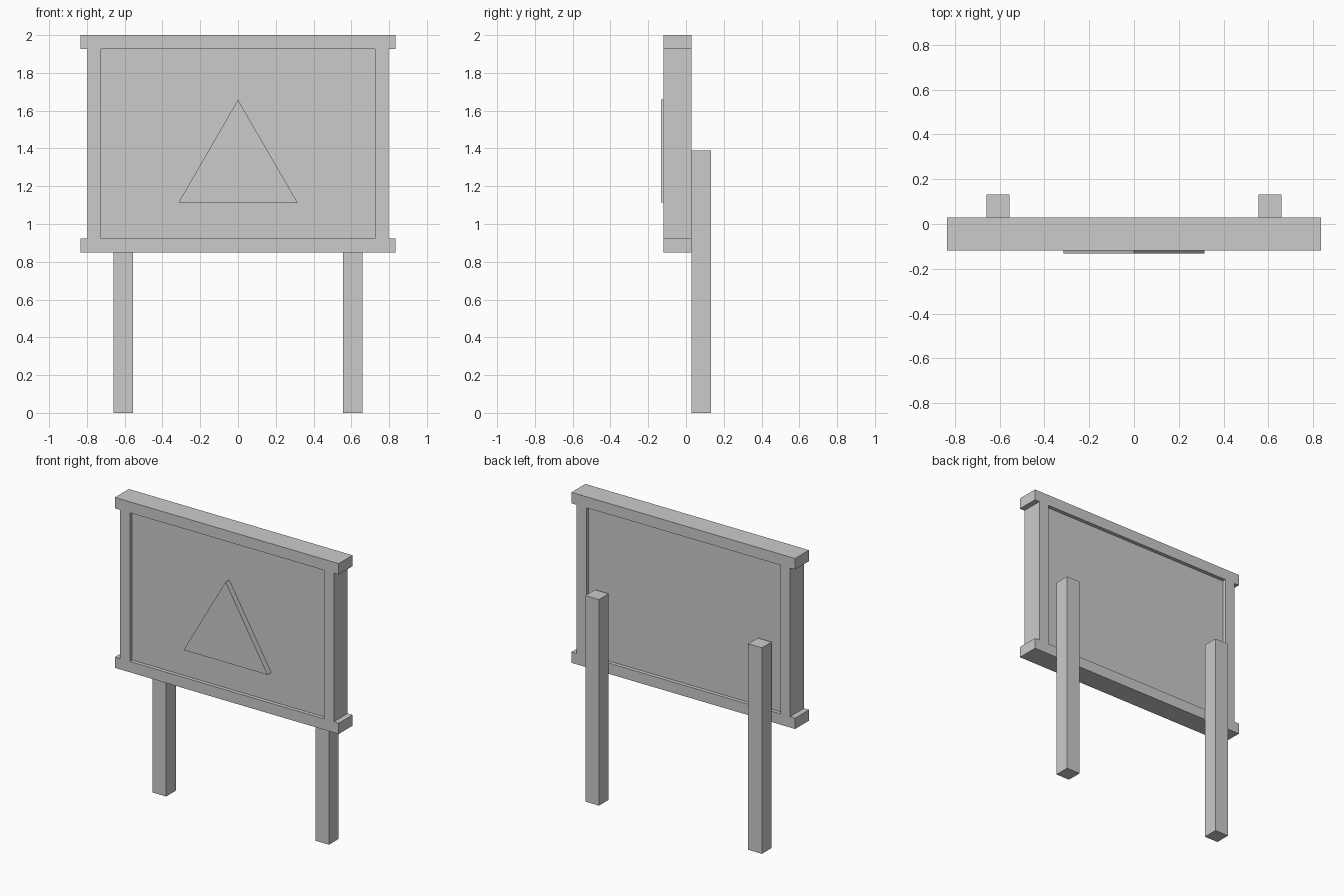
import bpy
import bmesh

cube = bpy.data.objects.get("Cube")
if cube:
    bpy.data.objects.remove(cube, do_unlink=True)

# Single plain grey material
grey = bpy.data.materials.new("plain_grey")
grey.use_nodes = True
GREY = (0.6, 0.6, 0.6, 1)
grey.diffuse_color = GREY
grey.node_tree.nodes["Principled BSDF"].inputs["Base Color"].default_value = GREY


def prism(name, outline, y0, y1):
    """Extrude an x/z outline from y0 back to y1."""
    bm = bmesh.new()
    face = bm.faces.new([bm.verts.new((x, y0, z)) for x, z in outline])
    result = bmesh.ops.extrude_face_region(bm, geom=[face])
    verts = [v for v in result["geom"] if isinstance(v, bmesh.types.BMVert)]
    bmesh.ops.translate(bm, vec=(0, y1 - y0, 0), verts=verts)
    bmesh.ops.recalc_face_normals(bm, faces=bm.faces)
    mesh = bpy.data.meshes.new(name)
    bm.to_mesh(mesh)
    bm.free()
    mesh.materials.append(grey)
    obj = bpy.data.objects.new(name, mesh)
    bpy.context.collection.objects.link(obj)
    return obj


def box(name, x0, x1, y0, y1, z0, z1):
    return prism(name, [(x0, z0), (x1, z0), (x1, z1), (x0, z1)], y0, y1)


FRONT, BACK = -0.119, 0.029
LOW, HIGH = 0.923, 1.926

# Frame rails, overhanging the stiles
box("bottom_rail", -0.835, 0.835, FRONT, BACK, 0.85, LOW)
box("top_rail", -0.835, 0.835, FRONT, BACK, HIGH, 2.0)

# Stiles and ground posts on both sides
for side, s in (("left", 1), ("right", -1)):
    x0, x1 = sorted((s * 0.724, s * 0.798))
    box(side + "_stile", x0, x1, FRONT, BACK, LOW, HIGH)
    x0, x1 = sorted((s * 0.557, s * 0.659))
    box(side + "_post", x0, x1, BACK, 0.132, 0, 1.39)

# Recessed board and raised triangle
box("board_panel", -0.724, 0.724, -0.094, 0.004, LOW, HIGH)
prism("triangle_sign", [(-0.314, 1.115), (0.314, 1.115), (0, 1.658)], -0.132, -0.094)
